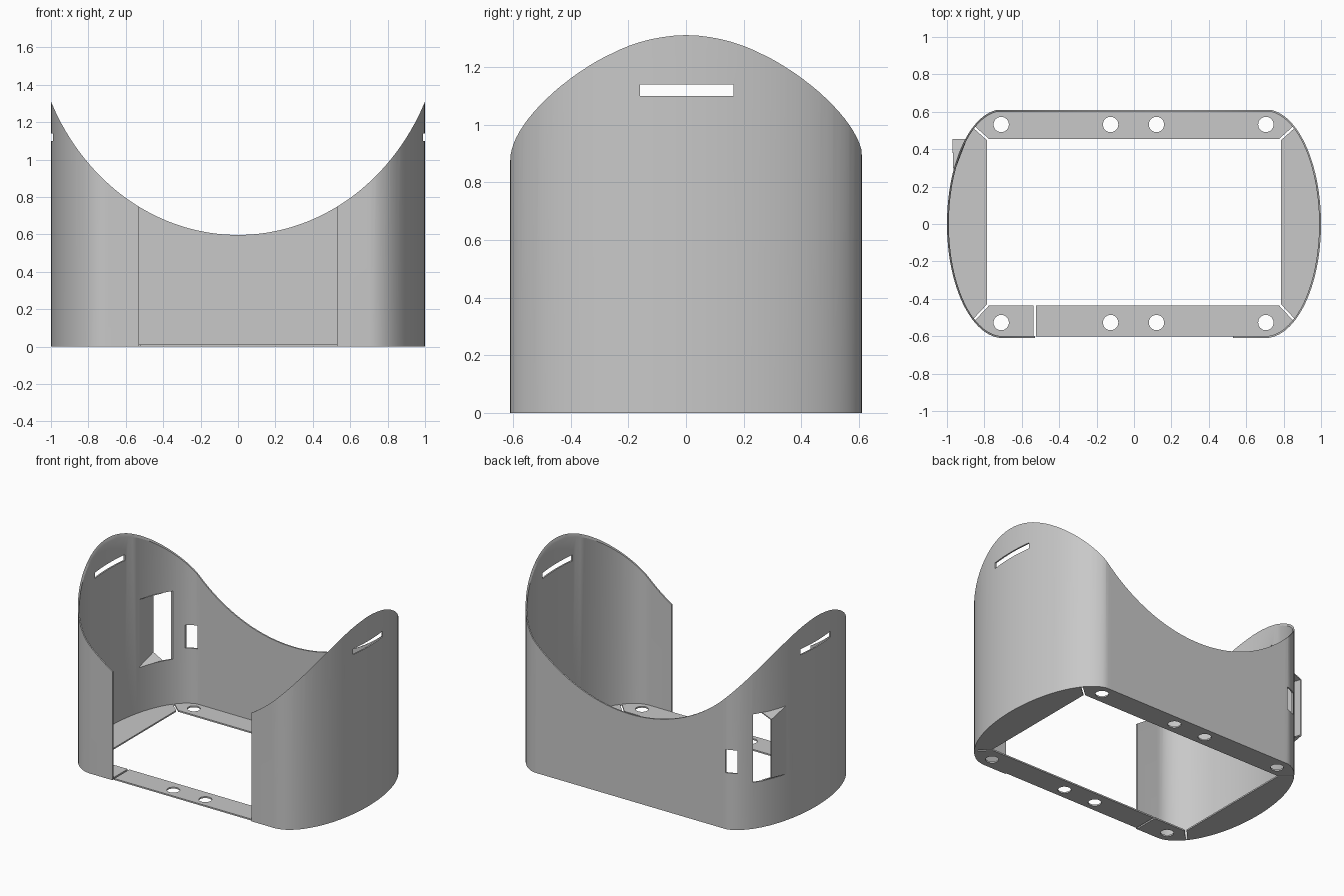
import bpy, bmesh
from math import sin, cos, pi, sqrt, atan2, hypot
from mathutils import Matrix

cube = bpy.data.objects.get("Cube")
if cube:
    bpy.data.objects.remove(cube, do_unlink=True)

THICK = 0.01
GREY = (0.58, 0.58, 0.58, 1)
mat = bpy.data.materials.new("grey sheet")
mat.use_nodes = True
mat.diffuse_color = GREY
mat.node_tree.nodes["Principled BSDF"].inputs["Base Color"].default_value = GREY


def finish(bm, name):
    bmesh.ops.recalc_face_normals(bm, faces=bm.faces[:])
    mesh = bpy.data.meshes.new(name)
    bm.to_mesh(mesh)
    bm.free()
    mesh.materials.append(mat)
    ob = bpy.data.objects.new(name, mesh)
    bpy.context.collection.objects.link(ob)
    return ob


def prism(name, points, lo, hi, axis="z"):
    """Extrude a 2D outline along z, or an xz outline along y."""
    bm = bmesh.new()
    place = (lambda a, b, c: (a, b, c)) if axis == "z" else (lambda a, b, c: (a, c, b))
    face = bm.faces.new([bm.verts.new(place(a, b, lo)) for a, b in points])
    new = bmesh.ops.extrude_face_region(bm, geom=[face])["geom"]
    verts = [v for v in new if isinstance(v, bmesh.types.BMVert)]
    bmesh.ops.translate(bm, verts=verts, vec=place(0, 0, hi - lo))
    return finish(bm, name)


def box(x0, x1, y0, y1, z0, z1):
    return prism("cutter", [(x0, y0), (x1, y0), (x1, y1), (x0, y1)], z0, z1)


def cut(ob, cutters):
    """Subtract the cutters, then remove them."""
    for c in cutters:
        m = ob.modifiers.new("cut", "BOOLEAN")
        m.operation, m.solver, m.object = "DIFFERENCE", "EXACT", c
    deps = bpy.context.evaluated_depsgraph_get()
    mesh = bpy.data.meshes.new_from_object(ob.evaluated_get(deps))
    ob.modifiers.clear()
    ob.data = mesh
    for c in cutters:
        bpy.data.objects.remove(c, do_unlink=True)


def outline(inset, n=48):
    """Straight long sides with half-ellipse ends."""
    end = []
    for i in range(n + 1):
        a = -pi / 2 + pi * i / n
        depth = (0.614 if a > 0 else 0.61) - inset
        y = min(depth * sin(a), 0.61 - inset)
        end.append((0.7 + (0.3 - inset) * cos(a), y))
    return end + [(-x, y) for x, y in reversed(end)]


def smooth(ob):
    bpy.ops.object.select_all(action="DESELECT")
    ob.select_set(True)
    bpy.context.view_layer.objects.active = ob
    bpy.ops.object.shade_smooth_by_angle(angle=0.5)


# Wall: thin band with a saddle-shaped upper rim
wall = prism("wall", outline(0), 0, 1.5)
rim = []
for i in range(81):
    x = -1.05 + 2.1 * i / 80
    rim.append((x, 0.597 + 1.223 * (1 - sqrt(1 - (x / 1.1) ** 2))))
rim += [(1.05, 3), (-1.05, 3)]
cut(wall, [
    prism("cutter", outline(THICK), -1, 4),
    prism("cutter", rim, -1, 1, axis="y"),
    box(-0.53, 0.53, -0.8, -0.4, -1, 2),          # front opening
    box(-1.2, 1.2, -0.16, 0.165, 1.10, 1.14),     # strap slots
    box(-0.80, -0.73, 0.5, 0.7, 0.39, 0.55),      # small window
    box(-1.1, -0.8, 0.29, 0.51, 0.32, 0.79),      # vent opening
])
smooth(wall)

# Bottom flange with mitre gaps and screw holes
flange = prism("bottom_flange", outline(THICK - 0.001), 0, THICK)
cutters = [box(-0.785, 0.785, -0.437, 0.455, -1, 1),
           box(-0.536, -0.524, -0.7, -0.42, -1, 1)]
for x in (-0.71, -0.125, 0.12, 0.705):
    for y in (-0.527, 0.532):
        ring = [(x + 0.041 * cos(pi * k / 16), y + 0.041 * sin(pi * k / 16)) for k in range(32)]
        cutters.append(prism("cutter", ring, -1, 1))
for sx in (-1, 1):
    for y0, y1 in ((0.455, 0.52), (-0.437, -0.515)):
        dx, dy = sx * 0.073, y1 - y0
        gap = box(-0.02, hypot(dx, dy) + 0.05, -0.006, 0.006, -1, 1)
        gap.data.transform(Matrix.Translation((sx * 0.785, y0, 0))
                           @ Matrix.Rotation(atan2(dy, dx), 4, "Z"))
        cutters.append(gap)
cut(flange, cutters)
smooth(flange)

# Vent hood: side plate with sloping top and bottom, open to the back
bm = bmesh.new()
low, high = [[bm.verts.new(p) for p in ((-0.968, 0.455, z), (-0.962, 0.285, zw), (-0.895, 0.455, zw))]
             for z, zw in ((0.36, 0.32), (0.76, 0.79))]
bm.faces.new((low[0], low[1], high[1], high[0]))
bm.faces.new(low)
bm.faces.new(high)
hood = finish(bm, "vent_hood")
solid = hood.modifiers.new("thickness", "SOLIDIFY")
solid.thickness = 0.008
solid.offset = 0
